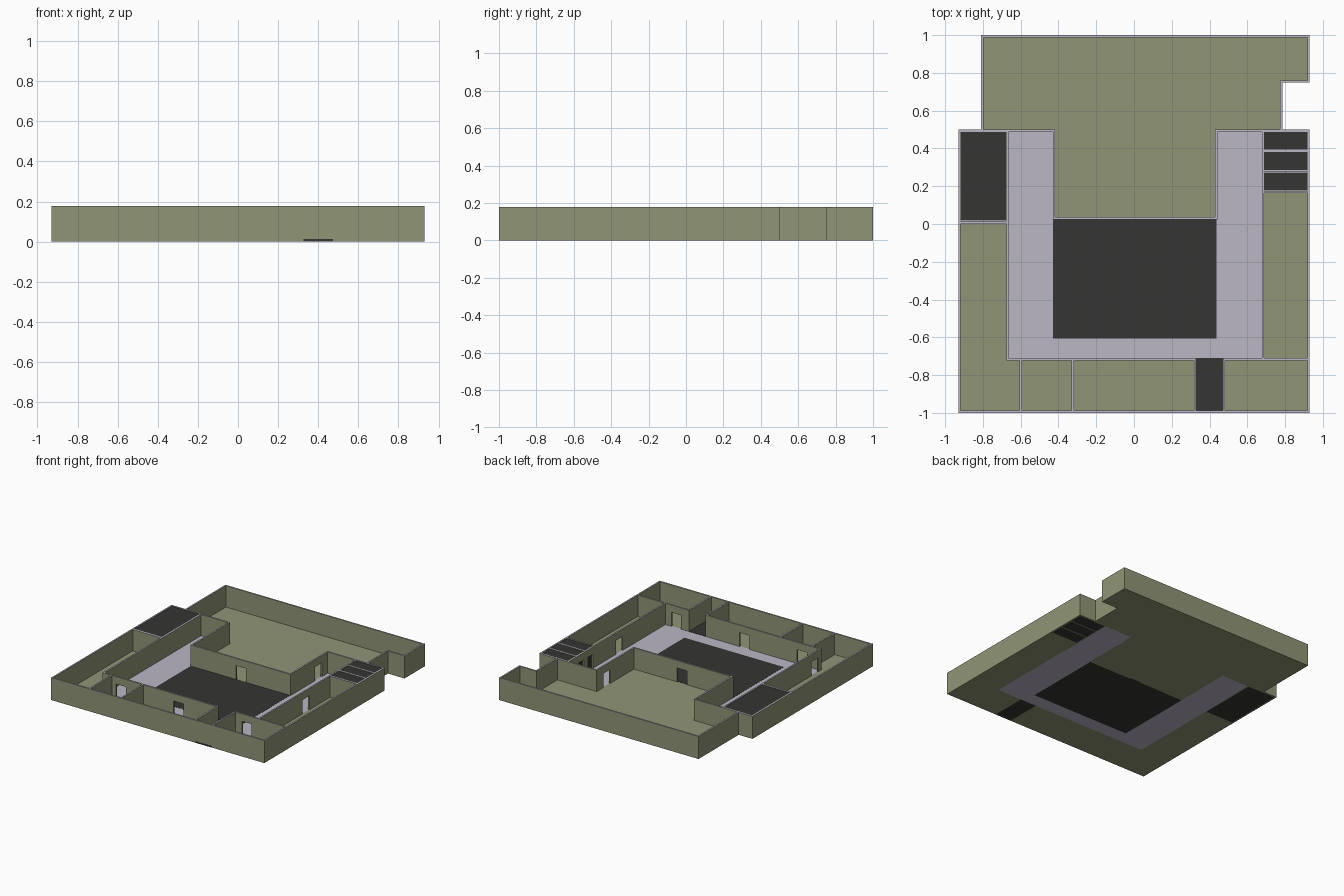
import bpy, bmesh
from mathutils import Vector

if "Cube" in bpy.data.objects:
    bpy.data.objects.remove(bpy.data.objects["Cube"])

H, T, F = 0.178, 0.012, 0.010   # wall height, wall thickness, floor thickness


def material(name, rgb):
    m = bpy.data.materials.new(name)
    m.diffuse_color = (*rgb, 1)
    m.use_nodes = True
    m.node_tree.nodes["Principled BSDF"].inputs["Base Color"].default_value = m.diffuse_color
    return m


OLIVE = material("olive", (0.28, 0.30, 0.18))
LILAC = material("lilac", (0.50, 0.47, 0.56))
DARK = material("dark", (0.035, 0.035, 0.033))


def prism(name, points, offset, mats, cap=False):
    """Extrude a flat outline by offset; cap paints the upward top faces."""
    bm = bmesh.new()
    face = bm.faces.new([bm.verts.new(p) for p in points])
    ext = bmesh.ops.extrude_face_region(bm, geom=[face])
    moved = [v for v in ext["geom"] if isinstance(v, bmesh.types.BMVert)]
    bmesh.ops.translate(bm, verts=moved, vec=offset)
    bmesh.ops.recalc_face_normals(bm, faces=bm.faces)
    if cap:
        for f in bm.faces:
            if f.normal.z > 0.9 and f.calc_center_median().z > H - 0.001:
                f.material_index = 1
    me = bpy.data.meshes.new(name)
    bm.to_mesh(me)
    bm.free()
    for m in mats:
        me.materials.append(m)
    ob = bpy.data.objects.new(name, me)
    bpy.context.collection.objects.link(ob)
    return ob


def slab(name, outline, mat, z0=0.0, z1=F):
    return prism(name, [(x, y, z0) for x, y in outline], Vector((0, 0, z1 - z0)), [mat])


def box(name, x0, x1, y0, y1, mat, z0=0.0, z1=F):
    return slab(name, [(x0, y0), (x1, y0), (x1, y1), (x0, y1)], mat, z0, z1)


def wall(name, a, b, doors=(), width=0.085, door_h=0.12, thick=T):
    """Wall along centre line a-b; doors are absolute positions along its axis."""
    a, b = Vector((*a, 0)), Vector((*b, 0))
    d = (b - a).normalized()
    side = Vector((-d.y, d.x, 0)) * thick
    axis = 0 if abs(d.x) > 0.5 else 1
    length = (b - a).length
    prof = [(-T / 2, 0)]
    for c in sorted(abs(p - a[axis]) for p in doors):
        l, r = c - width / 2, c + width / 2
        prof += [(l, 0), (l, door_h), (r, door_h), (r, 0)]
    prof += [(length + T / 2, 0), (length + T / 2, H), (-T / 2, H)]
    pts = [a + d * u + Vector((0, 0, z)) - side / 2 for u, z in prof]
    return prism(name, pts, side, [OLIVE, LILAC], cap=True)


# Outer wall following the stepped footprint
X, Y = 0.924, 0.994
outer = [(-X, -Y), (X, -Y), (X, 0.494), (0.779, 0.494), (0.779, 0.754), (X, 0.754),
         (X, Y), (-0.804, Y), (-0.804, 0.494), (-X, 0.494)]
for i, p in enumerate(outer):
    wall(f"outer_wall_{i}", p, outer[(i + 1) % len(outer)])

# Great hall walls reaching into the courtyard
wall("hall_west_ledge", (-0.804, 0.494), (-0.424, 0.494))
wall("hall_west_wall", (-0.424, 0.03), (-0.424, 0.494))
wall("hall_south_wall", (-0.424, 0.03), (0.435, 0.03), [0.01])
wall("hall_east_wall", (0.435, 0.03), (0.435, 0.494), [0.375])
wall("hall_east_ledge", (0.435, 0.494), (0.779, 0.494))

# Walls between the walkway and the surrounding rooms
wall("west_room_wall", (-0.67, -0.716), (-0.67, 0.494), [-0.64])
wall("east_room_wall", (0.683, -0.716), (0.683, 0.166), [-0.135])
wall("stall_front_wall", (0.683, 0.166), (0.683, 0.494), [0.225, 0.335, 0.44], width=0.06)
wall("front_room_wall_left", (-0.67, -0.716), (0.323, -0.716), [-0.515, -0.014])
wall("front_room_wall_right", (0.476, -0.716), (X, -0.716), [0.583])

# Room partitions
for i, x in enumerate((-0.6, -0.324, 0.323, 0.476)):
    wall(f"front_partition_{i}", (x, -Y), (x, -0.716))
wall("store_room_wall", (-X, 0.007), (-0.67, 0.007), thick=0.016)
for i, y in enumerate((0.17, 0.28, 0.388)):
    wall(f"stall_partition_{i}", (0.683, y), (X, y))

# Olive room floors
slab("hall_floor", [(-0.804, 0.494), (-0.424, 0.494), (-0.424, 0.03), (0.435, 0.03),
                    (0.435, 0.494), (0.779, 0.494), (0.779, 0.754), (X, 0.754),
                    (X, Y), (-0.804, Y)], OLIVE)
slab("west_and_front_floor", [(-X, -Y), (0.325, -Y), (0.325, -0.716), (-0.67, -0.716),
                              (-0.67, 0.01), (-X, 0.01)], OLIVE)
slab("east_floor", [(0.475, -Y), (X, -Y), (X, 0.17), (0.683, 0.17),
                    (0.683, -0.716), (0.475, -0.716)], OLIVE)

# Pale walkway around the court
slab("walkway_floor", [(-0.67, -0.716), (0.683, -0.716), (0.683, 0.494), (0.435, 0.494),
                       (0.435, -0.605), (-0.428, -0.605), (-0.428, 0.494), (-0.67, 0.494)], LILAC)

# Dark court, entrance passage and filled service rooms
box("court_floor", -0.43, 0.437, -0.605, 0.028, DARK, -0.0, F + 0.001)
box("entrance_floor", 0.327, 0.473, -1.001, -0.709, DARK, 0.0, F + 0.002)
box("store_room_block", -0.919, -0.675, 0.018, 0.489, DARK, 0.0, H - 0.003)
for i, (y0, y1) in enumerate(((0.177, 0.273), (0.287, 0.381), (0.395, 0.489))):
    box(f"stall_block_{i}", 0.688, 0.919, y0, y1, DARK, 0.0, H - 0.003)
